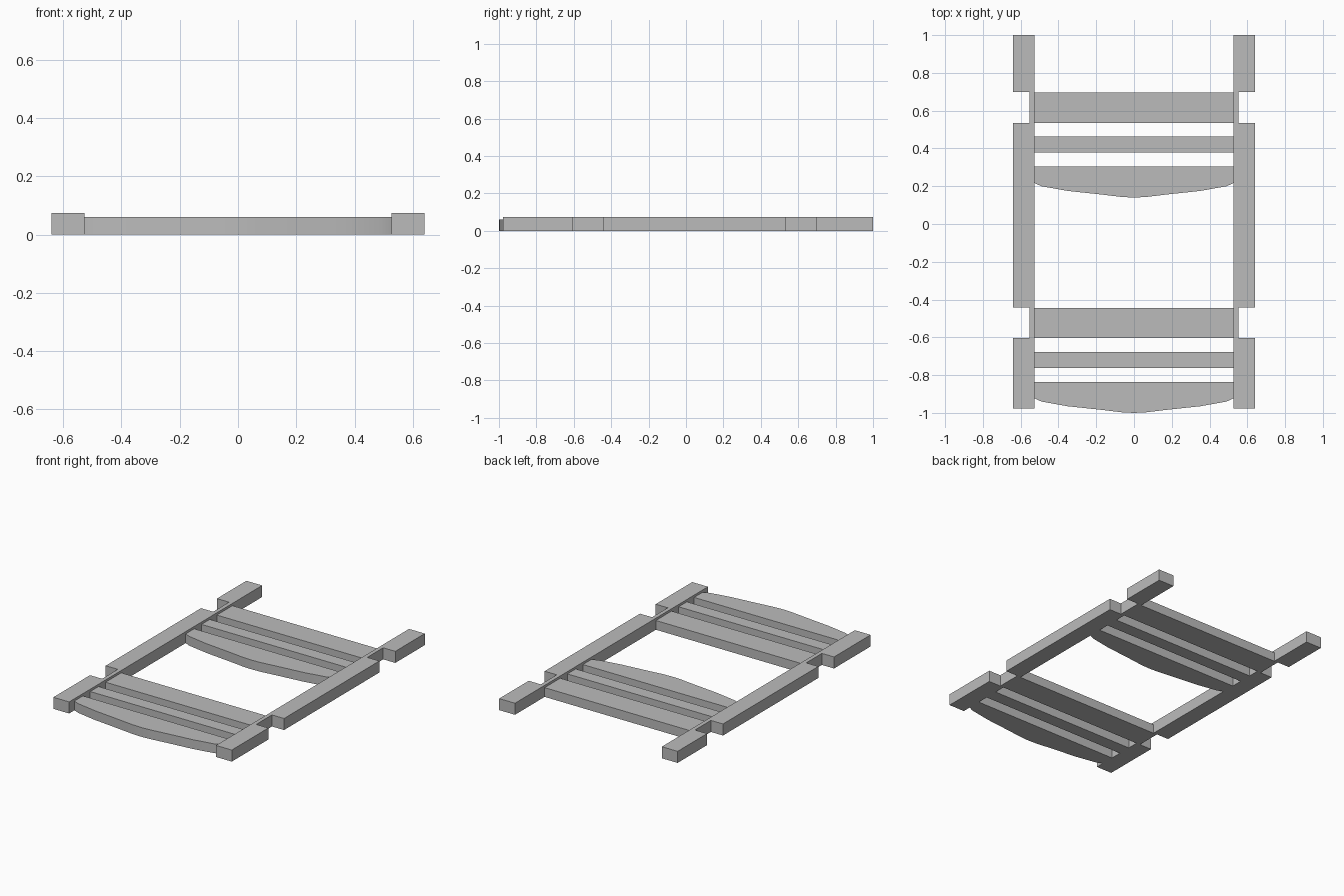
import bpy
import bmesh
import math

cube = bpy.data.objects.get("Cube")
if cube:
    bpy.data.objects.remove(cube, do_unlink=True)

POST_H, SLAT_H = 0.075, 0.06
INNER, NECK, OUTER = 0.527, 0.553, 0.64

grey = bpy.data.materials.new("plain grey")
grey.use_nodes = True
grey.diffuse_color = (0.5, 0.5, 0.5, 1)
grey.node_tree.nodes["Principled BSDF"].inputs["Base Color"].default_value = (0.5, 0.5, 0.5, 1)


def extrude_outline(name, outline, height):
    """Raise a flat outline from the ground into a solid board."""
    bm = bmesh.new()
    face = bm.faces.new([bm.verts.new((x, y, 0)) for x, y in outline])
    raised = bmesh.ops.extrude_face_region(bm, geom=[face])["geom"]
    top = [v for v in raised if isinstance(v, bmesh.types.BMVert)]
    bmesh.ops.translate(bm, verts=top, vec=(0, 0, height))
    bmesh.ops.recalc_face_normals(bm, faces=bm.faces)
    mesh = bpy.data.meshes.new(name)
    bm.to_mesh(mesh)
    bm.free()
    mesh.materials.append(grey)
    obj = bpy.data.objects.new(name, mesh)
    bpy.context.collection.objects.link(obj)
    bpy.ops.object.select_all(action='DESELECT')
    obj.select_set(True)
    bpy.context.view_layer.objects.active = obj
    bpy.ops.object.shade_smooth_by_angle(angle=math.radians(30))
    return obj


# Side posts, each with two notches cut in the outer edge
notches = [(-0.603, -0.442), (0.535, 0.698)]
for side, sign in (("left", 1), ("right", -1)):
    outline = [(INNER, 1.0), (INNER, -0.978), (OUTER, -0.978)]
    for start, end in notches:
        outline += [(OUTER, start), (NECK, start), (NECK, end), (OUTER, end)]
    outline.append((OUTER, 1.0))
    extrude_outline(side + "_post", [(sign * x, y) for x, y in outline], POST_H)

# Two matching sets of slats: wide, narrow and bowed
bow = [(INNER, 0.217), (0.49, 0.2), (0.35, 0.175), (0.18, 0.157), (0.063, 0.143)]
for place, shift in (("back", 0), ("front", -1.14)):
    for kind, low, high in (("wide", 0.536, 0.696), ("narrow", 0.378, 0.463)):
        extrude_outline(f"{place}_{kind}_slat",
                        [(x, y + shift) for x, y in
                         ((-INNER, low), (INNER, low), (INNER, high), (-INNER, high))],
                        SLAT_H)
    outline = [(-INNER, 0.304)] + [(-x, y) for x, y in bow]
    outline += [(0, 0.14)] + bow[::-1] + [(INNER, 0.304)]
    extrude_outline(f"{place}_bowed_slat", [(x, y + shift) for x, y in outline], SLAT_H)
